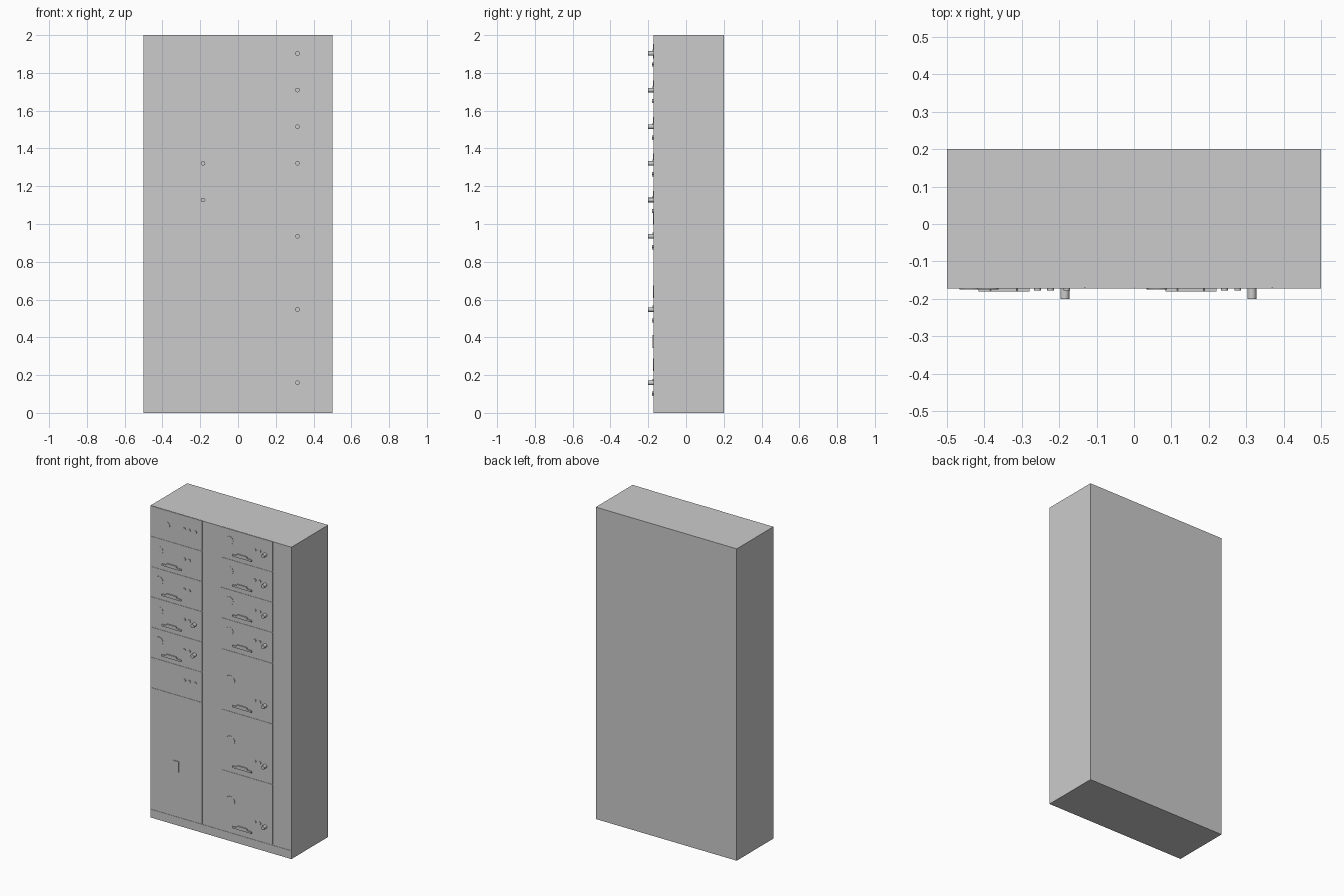
import bpy, bmesh, math
from mathutils import Matrix

if "Cube" in bpy.data.objects:
    bpy.data.objects.remove(bpy.data.objects["Cube"])

FRONT = -0.173     # outer face of the door panels
GAP = 0.002        # half width of the seams
PITCH = 0.194      # height of one small drawer


def mesh_object(name, bm):
    bmesh.ops.recalc_face_normals(bm, faces=bm.faces)
    me = bpy.data.meshes.new(name)
    bm.to_mesh(me)
    bm.free()
    ob = bpy.data.objects.new(name, me)
    bpy.context.collection.objects.link(ob)
    return ob


def box(name, x0, x1, y0, y1, z0, z1):
    bm = bmesh.new()
    m = Matrix.Translation(((x0 + x1) / 2, (y0 + y1) / 2, (z0 + z1) / 2))
    m = m @ Matrix.Diagonal((x1 - x0, y1 - y0, z1 - z0, 1))
    bmesh.ops.create_cube(bm, size=1, matrix=m)
    return mesh_object(name, bm)


def panel(name, x0, x1, z0, z1):
    return box(name, x0, x1, FRONT, FRONT + 0.003, z0, z1)


def disc(name, x, z, r, depth, sides=16):
    bm = bmesh.new()
    m = Matrix.Translation((x, FRONT - depth / 2, z)) @ Matrix.Rotation(math.pi / 2, 4, 'X')
    bmesh.ops.create_cone(bm, cap_ends=True, segments=sides, radius1=r, radius2=r,
                          depth=depth, matrix=m)
    ob = mesh_object(name, bm)
    for p in ob.data.polygons:
        p.use_smooth = len(p.vertices) == 4
    for e in ob.data.edges:
        v = [ob.data.vertices[i].co.y for i in e.vertices]
        e.use_edge_sharp = abs(v[0] - v[1]) < 1e-6
    return ob


def handle(name, x, z):
    # stepped pull, drawn in xz and extruded forward
    half = [(0.068, -0.009), (0.068, 0.001), (0.037, 0.003), (0.034, 0.013)]
    prof = half + [(-a, b) for a, b in reversed(half)]
    bm = bmesh.new()
    f = bm.faces.new([bm.verts.new((x + a, FRONT, z + b)) for a, b in prof])
    r = bmesh.ops.extrude_face_region(bm, geom=[f])
    bmesh.ops.translate(bm, vec=(0, -0.007, 0),
                        verts=[v for v in r['geom'] if isinstance(v, bmesh.types.BMVert)])
    return mesh_object(name, bm)


def drawer(x0, z0, z1, knob_z, knob=True, pull=True):
    panel("drawer_front", x0 + 0.002, x0 + 0.369 - GAP, z0 + GAP, z1 - GAP)
    for dx in (0.242, 0.277):
        disc("indicator_lamp", x0 + dx, knob_z + 0.012, 0.009, 0.005, 12)
    if knob:
        disc("switch_knob", x0 + 0.315, knob_z, 0.012, 0.027)
    if pull:
        handle("drawer_handle", x0 + 0.152, knob_z - 0.06)


# cabinet carcass and flush plinth
box("cabinet_body", -0.5, 0.5, FRONT + 0.002, 0.2, 0, 2)
panel("plinth", -0.5, 0.5, 0, 0.055 - GAP)

# tall cable compartment doors, one per cabinet
for x0 in (-0.5, 0.0):
    panel("cable_door", x0 + 0.369 + GAP, x0 + 0.5, 0.055, 2)

# right cabinet: four small drawers and three large ones
for i in range(4):
    top = 2 - PITCH * i
    kz = 1.903 - PITCH * i
    drawer(0.0, top - PITCH, top, kz)
    disc("meter_dial", 0.062, kz + 0.025, 0.026, 0.002)
for i in range(3):
    top = 1.22 - 0.388 * i
    drawer(0.0, top - 0.388, top, 0.935 - 0.388 * i)
    disc("meter_dial", 0.067, 1.03 - 0.388 * i, 0.033, 0.002)

# left cabinet: incoming panel, four drawers, control panel, bottom door
for i in range(6):
    top = 2 - PITCH * i
    kz = 1.903 - PITCH * i
    drawer(-0.5, top - PITCH, top, kz, knob=i in (3, 4), pull=0 < i < 5)
    if i < 5:
        disc("meter_dial", -0.39 if i == 0 else -0.438, kz + 0.02 * (i > 0), 0.028, 0.002)
    if i in (0, 5):
        disc("indicator_lamp", -0.18, kz + 0.012, 0.009, 0.005, 12)
panel("lower_door", -0.498, -0.131 - GAP, 0.055, 2 - 6 * PITCH - GAP)
box("door_latch", -0.335, -0.297, FRONT - 0.005, FRONT, 0.343, 0.412)
